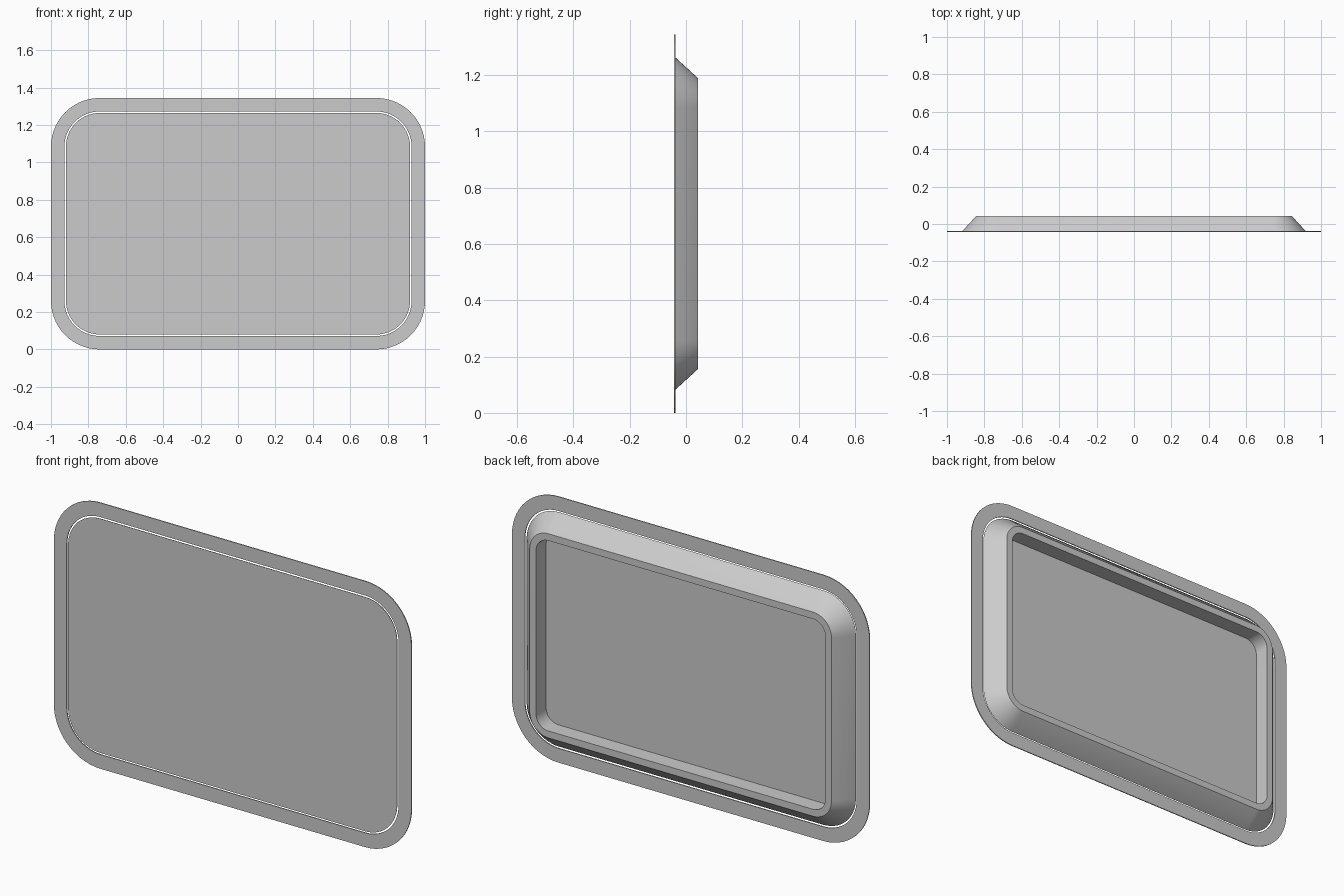
import bpy, bmesh, math

cube = bpy.data.objects.get("Cube")
if cube:
    bpy.data.objects.remove(cube, do_unlink=True)

grey = bpy.data.materials.new("plain grey")
grey.use_nodes = True
grey.diffuse_color = (0.6, 0.6, 0.6, 1)
grey.node_tree.nodes["Principled BSDF"].inputs["Base Color"].default_value = grey.diffuse_color

# All outlines are offsets of one core rectangle
CORE_X, CORE_Z, MID_Z = 0.74, 0.412, 0.672
FRONT, BACK = -0.043, 0.043
STEPS = 14


def outline(bm, radius, y):
    """Rounded rectangle of vertices, radius away from the core."""
    verts = []
    for quarter, (sx, sz) in enumerate([(1, 1), (-1, 1), (-1, -1), (1, -1)]):
        for i in range(STEPS + 1):
            a = math.pi / 2 * (quarter + i / STEPS)
            verts.append(bm.verts.new((sx * CORE_X + radius * math.cos(a), y,
                                       MID_Z + sz * CORE_Z + radius * math.sin(a))))
    return verts


def build(name, sections, closed):
    """Bridge successive outlines; join the ends, or cap them."""
    bm = bmesh.new()
    loops = [outline(bm, r, y) for r, y in sections]
    pairs = list(zip(loops, loops[1:]))
    if closed:
        pairs.append((loops[-1], loops[0]))
    else:
        bm.faces.new(loops[0])
        bm.faces.new(loops[-1])
    for a, b in pairs:
        for i in range(len(a)):
            j = (i + 1) % len(a)
            bm.faces.new((a[i], a[j], b[j], b[i]))
    bmesh.ops.recalc_face_normals(bm, faces=bm.faces)
    mesh = bpy.data.meshes.new(name)
    bm.to_mesh(mesh)
    bm.free()
    mesh.materials.append(grey)
    obj = bpy.data.objects.new(name, mesh)
    bpy.context.collection.objects.link(obj)
    bpy.ops.object.select_all(action="DESELECT")
    obj.select_set(True)
    bpy.context.view_layer.objects.active = obj
    bpy.ops.object.shade_smooth_by_angle(angle=math.radians(30))


# Thin flat frame around the panel, separated by a narrow gap
build("outer_frame", [(0.26, FRONT), (0.26, FRONT + 0.005),
                      (0.188, FRONT + 0.005), (0.188, FRONT)], True)

# Panel with sloped sides, a flat back rim and a deep straight recess
build("tray_panel", [(0.18, FRONT), (0.178, FRONT + 0.005), (0.104, BACK),
                     (0.069, BACK), (0.069, FRONT + 0.005)], False)
